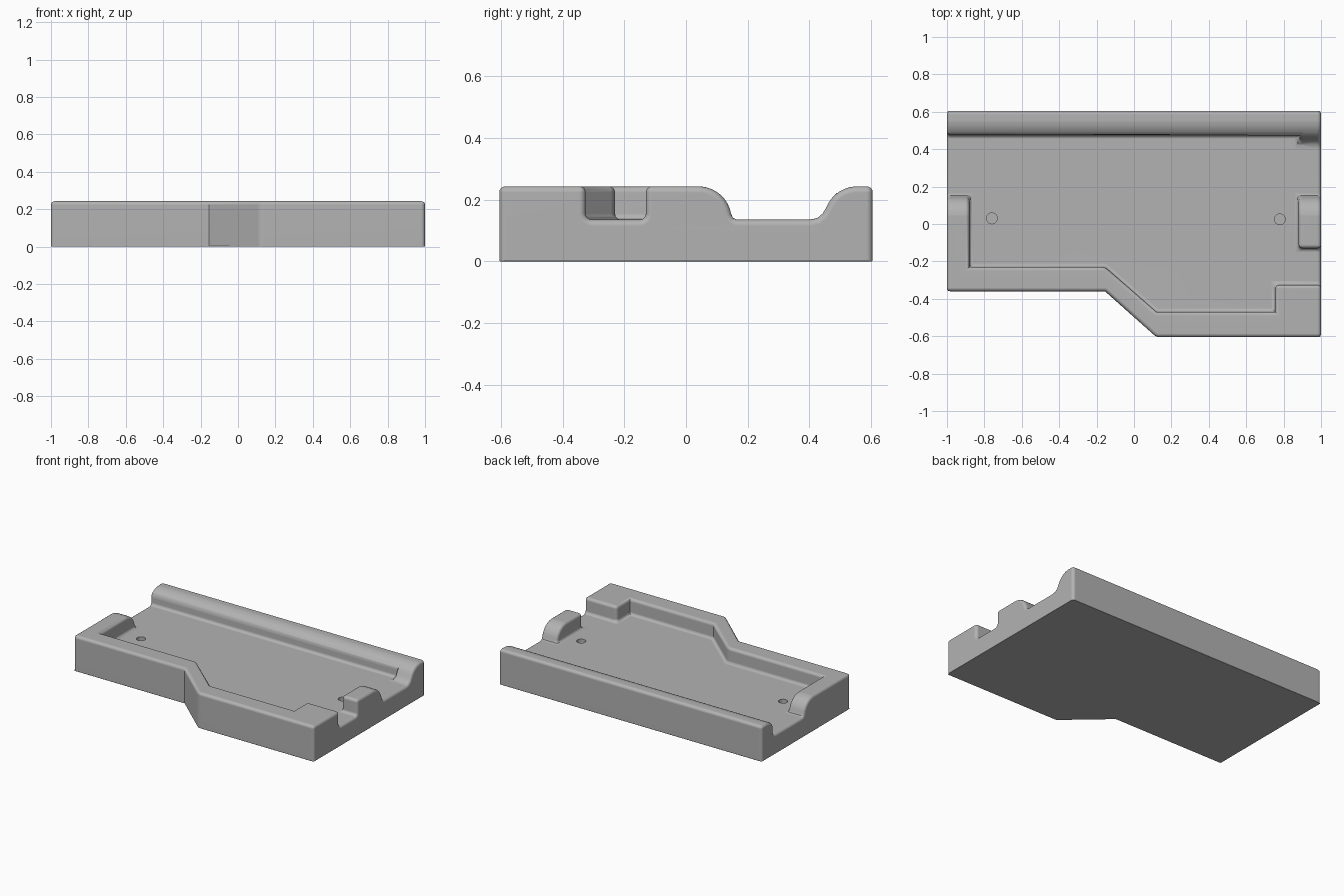
import bpy, bmesh, math
from mathutils import Vector

cube = bpy.data.objects.get("Cube")
if cube:
    bpy.data.objects.remove(cube, do_unlink=True)

TOP, FLOOR, R = 0.243, 0.135, 0.108   # body height, tray floor, large end radius
ROUND = 0.02                          # general edge rounding


def prism(name, points, depth, foot=0.0):
    """Extrude a closed 3D outline along a vector; foot rounds the lowest edges."""
    bm = bmesh.new()
    face = bm.faces.new([bm.verts.new(p) for p in points])
    out = bmesh.ops.extrude_face_region(bm, geom=[face])
    verts = [g for g in out["geom"] if isinstance(g, bmesh.types.BMVert)]
    bmesh.ops.translate(bm, verts=verts, vec=depth)
    bmesh.ops.recalc_face_normals(bm, faces=bm.faces)
    if foot:
        low = min(v.co.z for v in bm.verts)
        edges = [e for e in bm.edges if all(abs(v.co.z - low) < 1e-5 for v in e.verts)]
        bmesh.ops.bevel(bm, geom=edges, offset=foot, segments=4, profile=0.5,
                        affect='EDGES', clamp_overlap=False)
    mesh = bpy.data.meshes.new(name)
    bm.to_mesh(mesh)
    bm.free()
    obj = bpy.data.objects.new(name, mesh)
    bpy.context.collection.objects.link(obj)
    return obj


def activate(obj):
    bpy.ops.object.select_all(action='DESELECT')
    obj.select_set(True)
    bpy.context.view_layer.objects.active = obj


def cut(target, cutter):
    mod = target.modifiers.new("cut", 'BOOLEAN')
    mod.operation, mod.solver, mod.object = 'DIFFERENCE', 'EXACT', cutter
    activate(target)
    bpy.ops.object.modifier_apply(modifier=mod.name)
    bpy.data.objects.remove(cutter, do_unlink=True)


def arc(cy, start, end, steps):
    """Points in the side plane on a large radius standing on the floor."""
    angles = [math.radians(start + (end - start) * i / steps) for i in range(steps + 1)]
    return [(cy + R * math.cos(a), FLOOR + R * math.sin(a)) for a in angles]


# Body outline with the stepped front
outline = [(-1, -.36), (-.155, -.36), (.12, -.605), (1, -.605), (1, .605), (-1, .605)]
tray = prism("tray_body", [(x, y, 0) for x, y in outline], Vector((0, 0, TOP)))

# Cross channel: rounded tab ends in front, rounded rail behind
channel = [(.03, .5), (.03, TOP + .002)] + arc(.04, 86, 10, 8)
channel += [(.152, .141), (.165, FLOOR), (.40, FLOOR), (.425, .14), (.443, .155)]
channel += arc(.555, 158, 94, 7) + [(.565, TOP + .002), (.565, .5)]
cut(tray, prism("channel_cutter", [(-1.1, y, z) for y, z in channel], Vector((2.2, 0, 0))))

# Main pocket, open through the side gap and at the rear of the right side
pocket = [(-.88, -.23), (-.155, -.23), (.12, -.47), (.755, -.47), (.755, -.325),
          (1.1, -.325), (1.1, -.13), (.88, -.13), (.88, .475), (-1.1, .475),
          (-1.1, .3), (-.88, .3)]
cut(tray, prism("pocket_cutter", [(x, y, FLOOR) for x, y in pocket],
                Vector((0, 0, .4)), foot=ROUND))

# Two blind pin holes
holes = [(-.76, .03), (.78, .025)]
for hx, hy in holes:
    ring = [(hx + .029 * math.cos(i * math.tau / 24), hy + .029 * math.sin(i * math.tau / 24), .07)
            for i in range(24)]
    cut(tray, prism("hole_cutter", ring, Vector((0, 0, .2))))

# Mark outer edges for rounding: full above, slight around the base
bm = bmesh.new()
bm.from_mesh(tray.data)
bmesh.ops.remove_doubles(bm, verts=bm.verts, dist=1e-4)
bmesh.ops.dissolve_limit(bm, angle_limit=math.radians(1), verts=bm.verts, edges=bm.edges)
weight = bm.edges.layers.float.new("bevel_weight_edge")
for e in bm.edges:
    mid = (e.verts[0].co + e.verts[1].co) / 2
    near_hole = any(math.hypot(mid.x - hx, mid.y - hy) < .05 for hx, hy in holes)
    if near_hole or len(e.link_faces) != 2:
        continue
    if e.is_convex and e.calc_face_angle() > math.radians(38):
        e[weight] = .2 if mid.z < .001 else 1
bm.to_mesh(tray.data)
bm.free()

bevel = tray.modifiers.new("rounding", 'BEVEL')
bevel.limit_method, bevel.width, bevel.segments = 'WEIGHT', ROUND, 4
bevel.use_clamp_overlap = False
activate(tray)
bpy.ops.object.modifier_apply(modifier=bevel.name)
bpy.ops.object.shade_smooth_by_angle(angle=math.radians(35))
normals = tray.modifiers.new("clean_normals", 'WEIGHTED_NORMAL')
normals.keep_sharp = True

# Single plain grey
grey = bpy.data.materials.new("plain_grey")
grey.use_nodes = True
colour = (.45, .45, .45, 1)
grey.diffuse_color = colour
grey.node_tree.nodes["Principled BSDF"].inputs["Base Color"].default_value = colour
tray.data.materials.clear()
tray.data.materials.append(grey)
